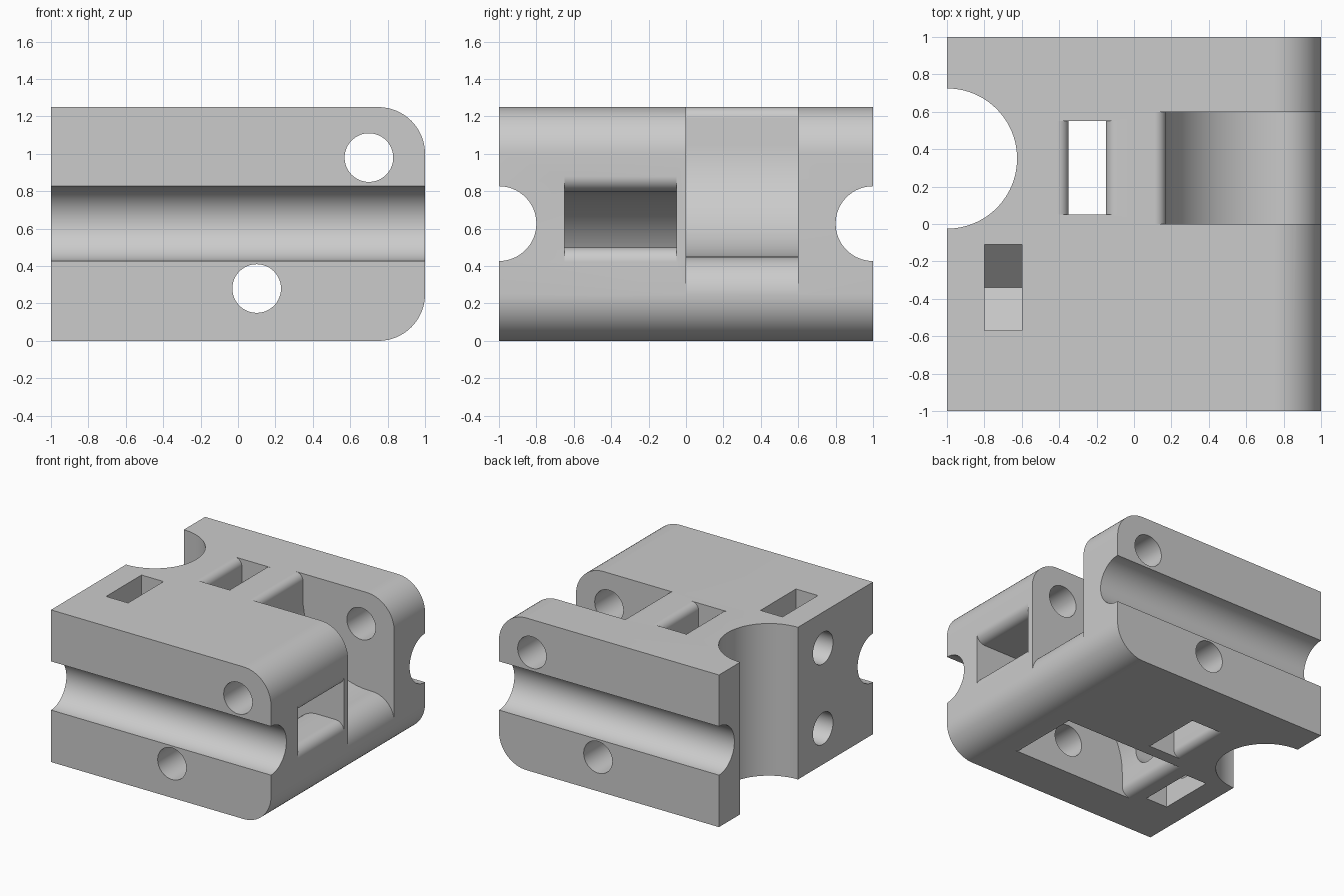
import bpy, bmesh, math
from mathutils import Vector

if "Cube" in bpy.data.objects:
    bpy.data.objects.remove(bpy.data.objects["Cube"])

H = 1.25


def profile(pts, steps=16):
    """Outline from (a, b, radius) corners; right-angle corners are rounded."""
    out = []
    n = len(pts)
    for i, p in enumerate(pts):
        c = Vector(p[:2])
        r = p[2] if len(p) > 2 else 0
        if r == 0:
            new = [c]
        else:
            d1 = (Vector(pts[i - 1][:2]) - c).normalized()
            d2 = (Vector(pts[(i + 1) % n][:2]) - c).normalized()
            m = c + r * (d1 + d2)
            new = []
            for k in range(steps + 1):
                t = math.pi / 2 * k / steps
                new.append(m - r * (d2 * math.cos(t) + d1 * math.sin(t)))
        for q in new:
            if not out or (q - out[-1]).length > 1e-5:
                out.append(q)
    return out


def circle(a, b, r, n=64):
    return [Vector((a + r * math.cos(2 * math.pi * k / n),
                    b + r * math.sin(2 * math.pi * k / n))) for k in range(n)]


def prism(name, outline, axis, lo, hi):
    """Extrude a 2D outline along the given axis."""
    put = {'x': lambda p, d: (d, p[0], p[1]),
           'y': lambda p, d: (p[0], d, p[1]),
           'z': lambda p, d: (p[0], p[1], d)}[axis]
    bm = bmesh.new()
    face = bm.faces.new([bm.verts.new(put(p, lo)) for p in outline])
    ext = bmesh.ops.extrude_face_region(bm, geom=[face])
    verts = [v for v in ext['geom'] if isinstance(v, bmesh.types.BMVert)]
    bmesh.ops.translate(bm, verts=verts, vec=Vector(put((0, 0), hi - lo)))
    bmesh.ops.recalc_face_normals(bm, faces=bm.faces)
    me = bpy.data.meshes.new(name)
    bm.to_mesh(me)
    bm.free()
    ob = bpy.data.objects.new(name, me)
    bpy.context.collection.objects.link(ob)
    return ob


grey = bpy.data.materials.new("plain_grey")
grey.diffuse_color = (0.6, 0.6, 0.6, 1)
grey.use_nodes = True
grey.node_tree.nodes["Principled BSDF"].inputs["Base Color"].default_value = grey.diffuse_color

# main block with rounded right edges
block = prism("block", profile([(-1, 0), (1, 0, .25), (1, H, .25), (-1, H)]), 'y', -1, 1)
block.data.materials.append(grey)

cutters = []


def cut(*args):
    cutters.append(prism("cutter", *args))


# side grooves
for y in (-1, 1):
    cut(circle(y, .627, .2), 'x', -1.1, 1.1)
# cross holes
for x, z in ((.7, .98), (.1, .28)):
    cut(circle(x, z, .13), 'y', -1.1, 1.1)
# round bite in the left side
cut(circle(-1, .35, .375, 96), 'z', -.1, H + .1)
# open slot from the top to the right side
cut(profile([(.11, 1.3), (.11, H), (.17, H, .06), (.17, .45, .6), (1, .45, .2),
             (1, .25), (1.1, .25), (1.1, 1.3)]), 'y', 0, .6)
# straight slot through the height
cut(profile([(-.41, 1.3), (-.41, H), (-.35, H, .06), (-.35, 0, .06), (-.41, 0),
             (-.41, -.05), (-.09, -.05), (-.09, 0), (-.15, 0, .06),
             (-.15, H, .06), (-.09, H), (-.09, 1.3)]), 'y', .05, .55)
# curved channel from the bottom to the right window
cut(profile([(-.51, -.05), (-.51, 0), (-.43, 0, .08), (-.43, .8, .6), (1, .8, .08),
             (1, .88), (1.1, .88), (1.1, .42), (1, .42), (1, .5, .08),
             (.55, .5, .2), (.55, 0, .08), (.63, 0), (.63, -.05)]), 'y', -.65, -.05)
# small pockets with V ends, top and bottom, and their left holes
for s in (1, -1):
    mid = H / 2
    pts = [(-.57, mid + s * .7), (-.57, mid + s * .275), (-.34, mid + s * .045),
           (-.11, mid + s * .275), (-.11, mid + s * .7)]
    cut(profile(pts), 'x', -.8, -.6)
    cut(circle(-.35, mid + s * .33, .13), 'x', -1.1, -.4)

bpy.context.view_layer.objects.active = block
for c in cutters:
    mod = block.modifiers.new("cut", 'BOOLEAN')
    mod.operation = 'DIFFERENCE'
    mod.solver = 'EXACT'
    mod.object = c
    bpy.ops.object.modifier_apply(modifier=mod.name)
    bpy.data.objects.remove(c)

bpy.ops.object.select_all(action='DESELECT')
block.select_set(True)
bpy.ops.object.shade_smooth_by_angle(angle=math.radians(30))
